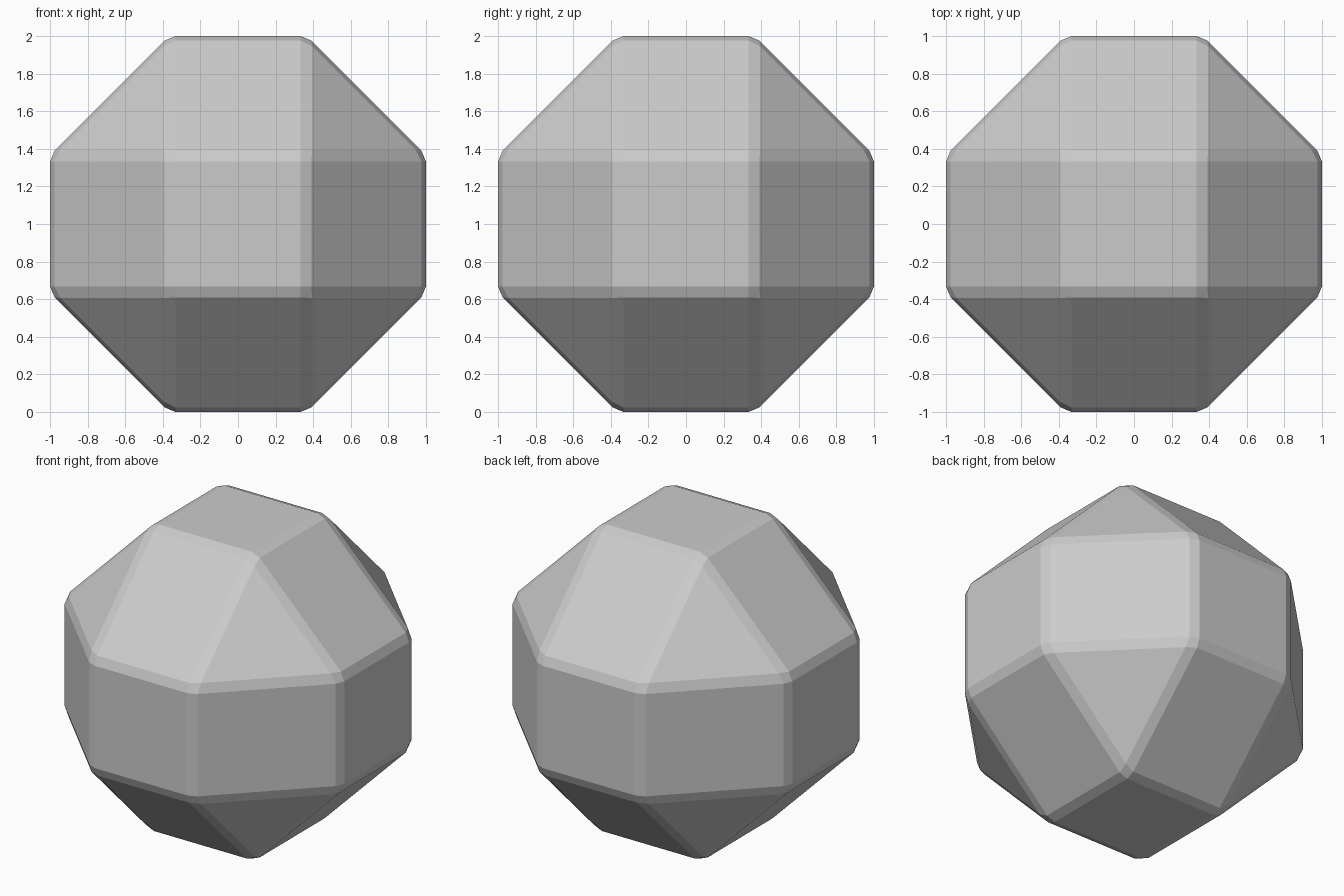
import bpy

if "Cube" in bpy.data.objects:
    bpy.data.objects.remove(bpy.data.objects["Cube"])

# Faceted ball: a cube chamfered heavily into 26 faces, then lightly edge-bevelled
bpy.ops.mesh.primitive_cube_add(size=2, location=(0, 0, 1))
ball = bpy.context.object
ball.name = "faceted_ball"

for name, width in (("main_chamfer", 0.633), ("edge_bevel", 0.0335)):
    bevel = ball.modifiers.new(name, 'BEVEL')
    bevel.offset_type = 'OFFSET'
    bevel.width = width
    bevel.segments = 1
    bevel.limit_method = 'NONE'
    bevel.use_clamp_overlap = False

bpy.ops.object.shade_flat()
